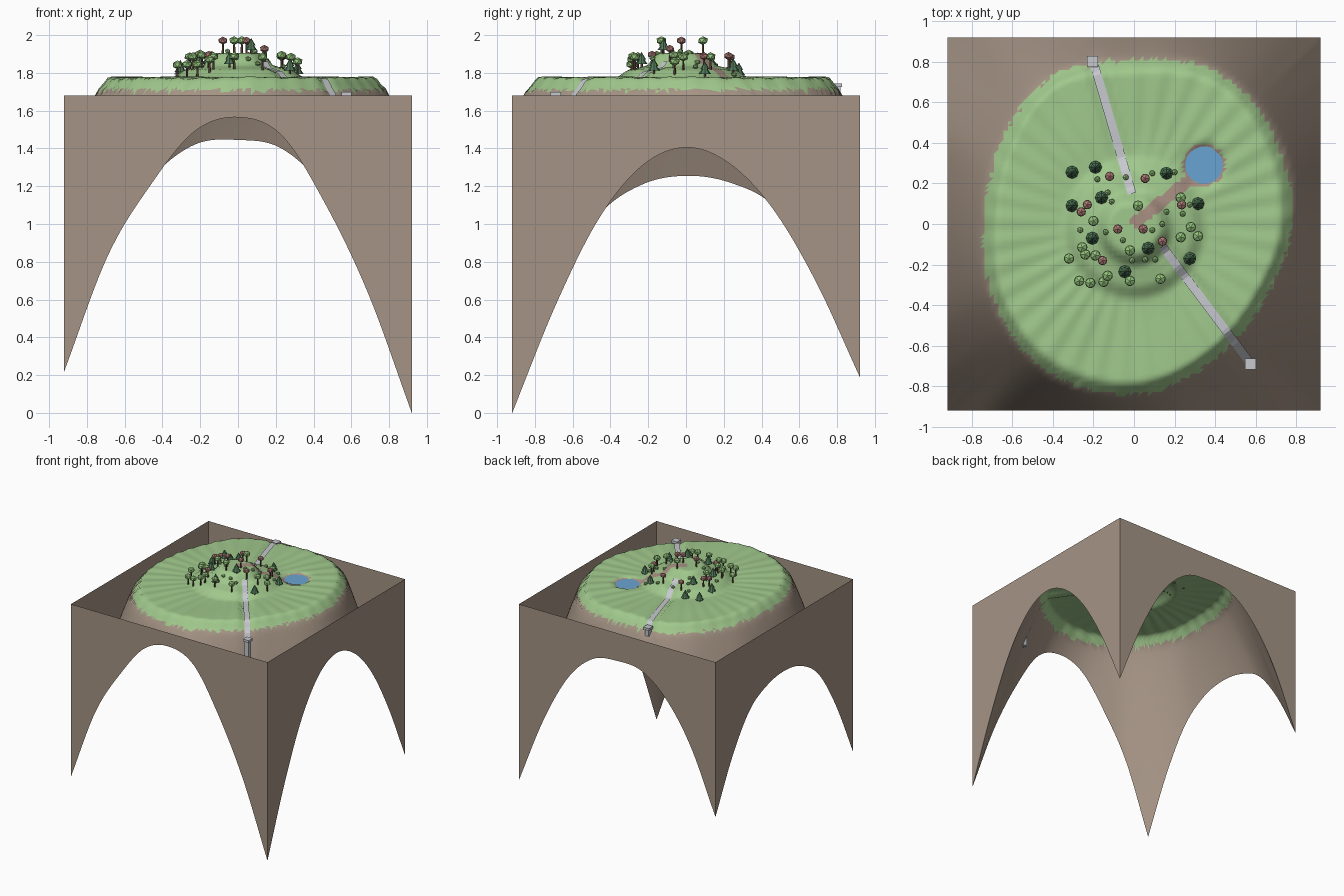
import bpy, bmesh, math, random
from mathutils import Matrix, Vector

if "Cube" in bpy.data.objects:
    bpy.data.objects.remove(bpy.data.objects["Cube"])

random.seed(4)
HALF, TOP, N = 0.92, 1.68, 80


def material(name, r, g, b):
    m = bpy.data.materials.new(name)
    lin = [(c / 255 / 12.92) if c < 11 else ((c / 255 + 0.055) / 1.055) ** 2.4 for c in (r, g, b)]
    m.diffuse_color = (*lin, 1)
    m.use_nodes = True
    m.node_tree.nodes["Principled BSDF"].inputs["Base Color"].default_value = m.diffuse_color
    return m


GRASS = material("grass green", 160, 200, 140)
ROCK = material("rock brown", 165, 148, 133)
MUD = material("dusty earth", 168, 143, 130)
WATER = material("water blue", 106, 164, 210)
STONE = material("pale stone", 198, 200, 206)
LEAF = material("leaf green", 148, 196, 124)
PINE = material("pine green", 78, 118, 86)
PINK = material("dusty rose", 172, 122, 116)
BARK = material("bark brown", 98, 74, 60)


def finish(name, bm, mats, smooth=False):
    me = bpy.data.meshes.new(name)
    bm.to_mesh(me)
    bm.free()
    for m in mats:
        me.materials.append(m)
    ob = bpy.data.objects.new(name, me)
    bpy.context.collection.objects.link(ob)
    if smooth:
        bpy.context.view_layer.objects.active = ob
        ob.select_set(True)
        bpy.ops.object.shade_smooth_by_angle(angle=math.radians(50))
        ob.select_set(False)
    return ob


def smoothstep(a, b, x):
    t = min(max((x - a) / (b - a), 0), 1)
    return t * t * (3 - 2 * t)


def spline(vals, u, loop=False):
    # Catmull-Rom through evenly spaced values
    n = len(vals)
    i = int(math.floor(u)) if loop else min(max(int(u), 0), n - 2)
    t = u - i

    def at(k):
        if loop:
            return vals[k % n]
        if k < 0:
            return 2 * vals[0] - vals[1]
        if k >= n:
            return 2 * vals[-1] - vals[-2]
        return vals[k]
    p0, p1, p2, p3 = (at(i + k) for k in (-1, 0, 1, 2))
    return 0.5 * (2 * p1 + (p2 - p0) * t + (2 * p0 - 5 * p1 + 4 * p2 - p3) * t ** 2
                  + (3 * p1 - p0 - 3 * p2 + p3) * t ** 3)


# Height of the ground along the four outer walls, and plateau radius every 30 degrees
FRONT = [0.22, 0.83, 1.21, 1.49, 1.565, 1.47, 1.11, 0.63, 0.0]
BACK = [0.37, 0.90, 1.24, 1.42, 1.445, 1.40, 1.18, 0.76, 0.19]
RIGHT = [0.0, 0.57, 1.03, 1.31, 1.405, 1.32, 1.08, 0.69, 0.19]
LEFT = [0.22, 0.70, 1.05, 1.21, 1.255, 1.22, 1.10, 0.80, 0.37]
RADIUS = [0.78, 0.815, 0.86, 0.81, 0.835, 0.765, 0.74, 0.795, 0.845, 0.84, 0.78, 0.745]
POND = Vector((0.345, 0.29))
PATHS = {"north_path": (Vector((-0.01, 0.15)), Vector((-0.2, 0.8))),
         "south_path": (Vector((0.14, -0.11)), Vector((0.565, -0.675)))}
TRACK = (Vector((0.01, 0.01)), Vector((0.27, 0.21)))


def segment_distance(p, seg):
    a, b = seg
    d = b - a
    t = min(max((p - a).dot(d) / d.length_squared, 0), 1)
    return (p - a - d * t).length


def ground(x, y):
    p = Vector((x, y))
    r = max(p.length, 1e-6)
    ang = math.atan2(y, x) % math.tau
    rim = spline(RADIUS, ang / math.tau * 12, True)
    k = HALF / max(abs(x), abs(y), 1e-6)
    ex, ey = x * k, y * k
    if abs(x) >= abs(y):
        edge = spline(RIGHT if x > 0 else LEFT, (ey + HALF) / 0.23)
    else:
        edge = spline(BACK if y > 0 else FRONT, (ex + HALF) / 0.23)
    if r >= rim:
        t = (r - rim) / (r * k - rim)
        z = 1.712 + (edge - 1.712) * t ** 1.12
    else:
        wave = 0.004 * math.sin(9 * x + 1) * math.cos(8 * y) + 0.003 * math.sin(37 * ang)
        z = 1.775 + wave * smoothstep(0.2, 0.5, r) - 0.063 * (1 - smoothstep(0, 0.065, rim - r))
    # two-step knoll
    q = math.hypot(x, y + 0.02)
    z += 0.045 * (1 - smoothstep(0.27, 0.36, q)) + 0.015 * (1 - smoothstep(0.19, 0.28, q))
    z += 0.07 * (1 - smoothstep(0.12, 0.2, q))
    # pond hollow
    z -= 0.035 * (1 - smoothstep(0.05, 0.13, (p - POND).length))
    # shallow path channels
    for seg in PATHS.values():
        z -= 0.016 * (1 - smoothstep(0.022, 0.06, segment_distance(p, seg)))
    return z


# Terrain: a height grid coloured by height and by place
bm = bmesh.new()
grid = []
for j in range(N + 1):
    row = []
    for i in range(N + 1):
        x, y = (2 * i / N - 1) * HALF, (2 * j / N - 1) * HALF
        row.append(bm.verts.new((x, y, ground(x, y))))
    grid.append(row)
for j in range(N):
    for i in range(N):
        a, b, c, d = grid[j][i], grid[j][i + 1], grid[j + 1][i + 1], grid[j + 1][i]
        for tri in ((a, b, c), (a, c, d)):
            f = bm.faces.new(tri)
            m = f.calc_center_median()
            p = Vector((m.x, m.y))
            if m.z < 1.708 + random.uniform(-0.012, 0.012):
                f.material_index = 1
            elif (p - POND).length < 0.105 or segment_distance(p, TRACK) < 0.03:
                f.material_index = 2
finish("terrain", bm, [GRASS, ROCK, MUD], True)

# Outer walls rising from the ground edge to a level top
bm = bmesh.new()
steps = [(2 * i / N - 1) * HALF for i in range(N + 1)]
for side in (lambda s: (s, -HALF), lambda s: (HALF, s), lambda s: (-s, HALF), lambda s: (-HALF, -s)):
    pts = [side(s) for s in steps]
    low = [bm.verts.new((x, y, ground(x, y))) for x, y in pts]
    high = [bm.verts.new((x, y, TOP)) for x, y in pts]
    for i in range(N):
        bm.faces.new((low[i], low[i + 1], high[i + 1], high[i]))
finish("outer_walls", bm, [ROCK])

# Stone paths draped in their channels
for name, (a, b) in PATHS.items():
    bm = bmesh.new()
    side = (b - a).normalized().orthogonal() * 0.021
    prev = None
    for i in range(41):
        c = a.lerp(b, i / 40)
        z = max(ground(*c), ground(*(c + side)), ground(*(c - side))) + 0.007
        cur = [bm.verts.new((*(c + s * side), z)) for s in (1, -1)]
        if prev:
            bm.faces.new((prev[0], cur[0], cur[1], prev[1]))
        prev = cur
    bmesh.ops.recalc_face_normals(bm, faces=bm.faces)
    finish(name, bm, [STONE])

# Stone posts at the path ends
for name, x, y, top in (("north_post", -0.205, 0.8, 1.745), ("south_post", 0.575, -0.69, 1.70)):
    low = ground(x, y) - 0.02
    bm = bmesh.new()
    for w, z0, z1 in ((0.036, low, top - 0.02), (0.054, top - 0.02, top)):
        bmesh.ops.create_cube(bm, size=1, matrix=Matrix.Translation((x, y, (z0 + z1) / 2))
                              @ Matrix.Diagonal((w, w, z1 - z0, 1)))
    finish(name, bm, [STONE])

# Pond surface
bm = bmesh.new()
bmesh.ops.create_circle(bm, cap_ends=True, segments=32, radius=0.093,
                        matrix=Matrix.Translation((*POND, 1.763)))
finish("pond_water", bm, [WATER])

# Tree positions
LEAFY = [(.02, .09), (.23, .13), (.28, -.015), (.315, -.06), (.23, -.065), (-.2, .015), (-.255, -.115),
         (-.32, -.17), (-.24, -.15), (-.19, -.155), (-.02, -.13), (-.215, -.29), (-.13, -.255),
         (.13, -.27), (-.27, -.28), (-.15, -.285), (-.02, -.28)]
ROSY = [(-.12, .235), (.055, .225), (-.23, .095), (-.26, .06), (-.08, -.025), (.045, -.025),
        (-.155, -.18), (.235, .095), (.14, -.085)]
PINES = [(-.305, .255), (-.19, .28), (.16, .25), (-.16, .13), (-.305, .09), (-.205, -.07),
         (.315, .1), (.07, -.12), (.275, -.17), (-.045, -.235)]
BUSHES = [(-.18, .22), (-.04, .23), (.09, .25), (.2, .255), (-.13, .155), (-.11, .11), (-.265, -.03),
          (-.14, -.04), (.09, -.03), (.14, 0), (.16, .06), (.24, .05), (.275, .095), (-.055, -.08),
          (-.01, -.18), (.055, -.175), (.105, -.175)]
trunks = bmesh.new()


def cone(bm, x, y, z0, r0, r1, h, sides):
    bmesh.ops.create_cone(bm, cap_ends=True, segments=sides, radius1=r0, radius2=r1, depth=h,
                          matrix=Matrix.Translation((x, y, z0 + h / 2)))


def ball(bm, x, y, z, r, flat):
    bmesh.ops.create_icosphere(bm, subdivisions=1, radius=r, matrix=Matrix.Translation((x, y, z))
                               @ Matrix.Rotation(random.uniform(0, 6), 4, 'Z') @ Matrix.Diagonal((1, 1, flat, 1)))


# Round-crowned trees
for name, spots, mat, r in (("leafy_crowns", LEAFY, LEAF, 0.029), ("rosy_crowns", ROSY, PINK, 0.026)):
    bm = bmesh.new()
    for x, y in spots:
        z = ground(x, y)
        ball(bm, x, y, z + 0.066, r, 0.8)
        cone(trunks, x, y, z - 0.005, 0.007, 0.005, 0.06, 5)
    finish(name, bm, [mat])

# Pines
bm = bmesh.new()
for x, y in PINES:
    z = ground(x, y)
    cone(bm, x, y, z + 0.015, 0.032, 0.008, 0.035, 8)
    cone(bm, x, y, z + 0.04, 0.023, 0, 0.04, 8)
    cone(trunks, x, y, z - 0.005, 0.007, 0.006, 0.022, 5)
finish("pine_crowns", bm, [PINE])

# Low bushes
bm = bmesh.new()
for x, y in BUSHES:
    ball(bm, x, y, ground(x, y) + 0.01, 0.016, 0.85)
finish("bushes", bm, [LEAF])
finish("tree_trunks", trunks, [BARK])
